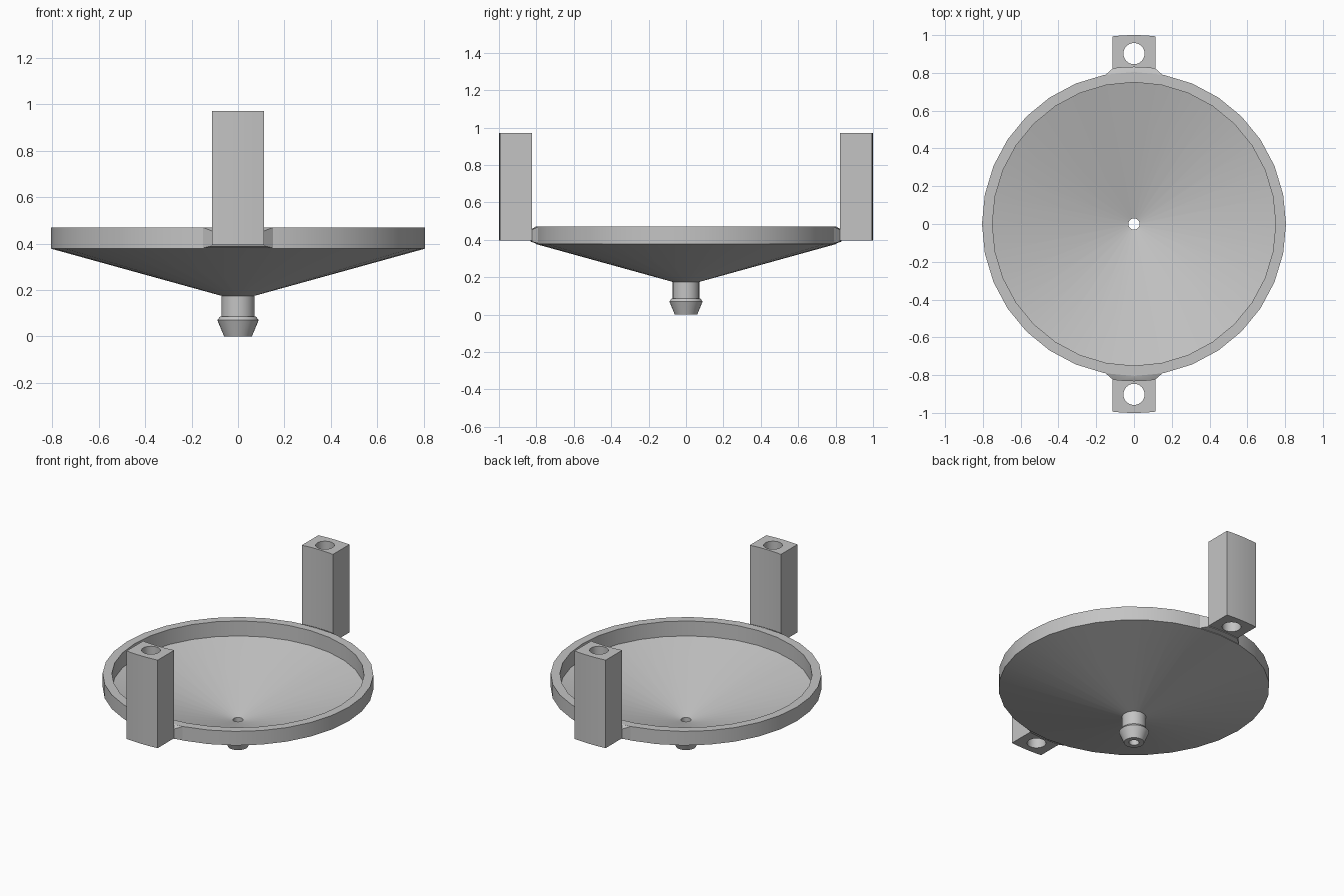
import bpy, bmesh, math
from mathutils import Vector

if "Cube" in bpy.data.objects:
    bpy.data.objects.remove(bpy.data.objects["Cube"], do_unlink=True)

grey = bpy.data.materials.new("plain_grey")
grey.use_nodes = True
COLOUR = (0.55, 0.55, 0.55, 1)
grey.diffuse_color = COLOUR
grey.node_tree.nodes["Principled BSDF"].inputs["Base Color"].default_value = COLOUR


def finish(bm, name):
    bmesh.ops.recalc_face_normals(bm, faces=bm.faces)
    mesh = bpy.data.meshes.new(name)
    bm.to_mesh(mesh)
    bm.free()
    mesh.materials.append(grey)
    obj = bpy.data.objects.new(name, mesh)
    bpy.context.collection.objects.link(obj)
    bpy.ops.object.select_all(action="DESELECT")
    obj.select_set(True)
    bpy.context.view_layer.objects.active = obj
    bpy.ops.object.shade_smooth_by_angle(angle=math.radians(30))
    return obj


def loop(bm, points):
    verts = [bm.verts.new(p) for p in points]
    return [bm.edges.new((v, verts[(i + 1) % len(verts)])) for i, v in enumerate(verts)]


# Funnel dish, barbed spout and bore, turned from one closed section
section = [(0.805, 0.47), (0.805, 0.378), (0.071, 0.175), (0.071, 0.085),
           (0.078, 0.085), (0.089, 0.07), (0.06, 0), (0.03, 0),
           (0.03, 0.172), (0.75, 0.372), (0.75, 0.47)]
bm = bmesh.new()
edges = loop(bm, [(r, 0, z) for r, z in section])
bmesh.ops.spin(bm, geom=edges + bm.verts[:], cent=(0, 0, 0), axis=(0, 0, 1),
               angle=math.tau, steps=32, use_duplicate=False)
bmesh.ops.remove_doubles(bm, verts=bm.verts, dist=0.0005)
finish(bm, "funnel_dish")

HALF = 0.113
BASE, TOP = 0.395, 0.972


def arc(radius):
    xs = [HALF * i / 3 for i in range(-3, 4)]
    return [(x, math.sqrt(radius ** 2 - x ** 2)) for x in xs]


def build_post(name, side):
    # Upright post with curved inner and outer faces and a through hole
    bm = bmesh.new()
    outline = arc(0.83) + arc(1.0)[::-1]
    edges = loop(bm, [(x, y * side, BASE) for x, y in outline])
    hole = [(0.056 * math.cos(math.tau * i / 32),
             side * (0.902 + 0.056 * math.sin(math.tau * i / 32)), BASE) for i in range(32)]
    edges += loop(bm, hole)
    bmesh.ops.triangle_fill(bm, use_beauty=True, edges=edges, normal=(0, 0, 1))
    grown = bmesh.ops.extrude_face_region(bm, geom=bm.faces[:])["geom"]
    bmesh.ops.translate(bm, vec=(0, 0, TOP - BASE),
                        verts=[v for v in grown if isinstance(v, bmesh.types.BMVert)])
    finish(bm, name)


def build_bridge(name, side):
    # Chamfered web joining the rim to the post
    bm = bmesh.new()
    for x, y in ((-0.152, 0.789), (0, 0.804), (0.152, 0.789)):
        for z in (0.381, 0.47):
            bm.verts.new((x, y * side, z))
    for x, y in arc(0.831):
        for z in (0.39, 0.455):
            bm.verts.new((x, y * side, z))
    bmesh.ops.convex_hull(bm, input=bm.verts[:])
    finish(bm, name)


for label, side in (("front", -1), ("back", 1)):
    build_post(label + "_post", side)
    build_bridge(label + "_bridge", side)
